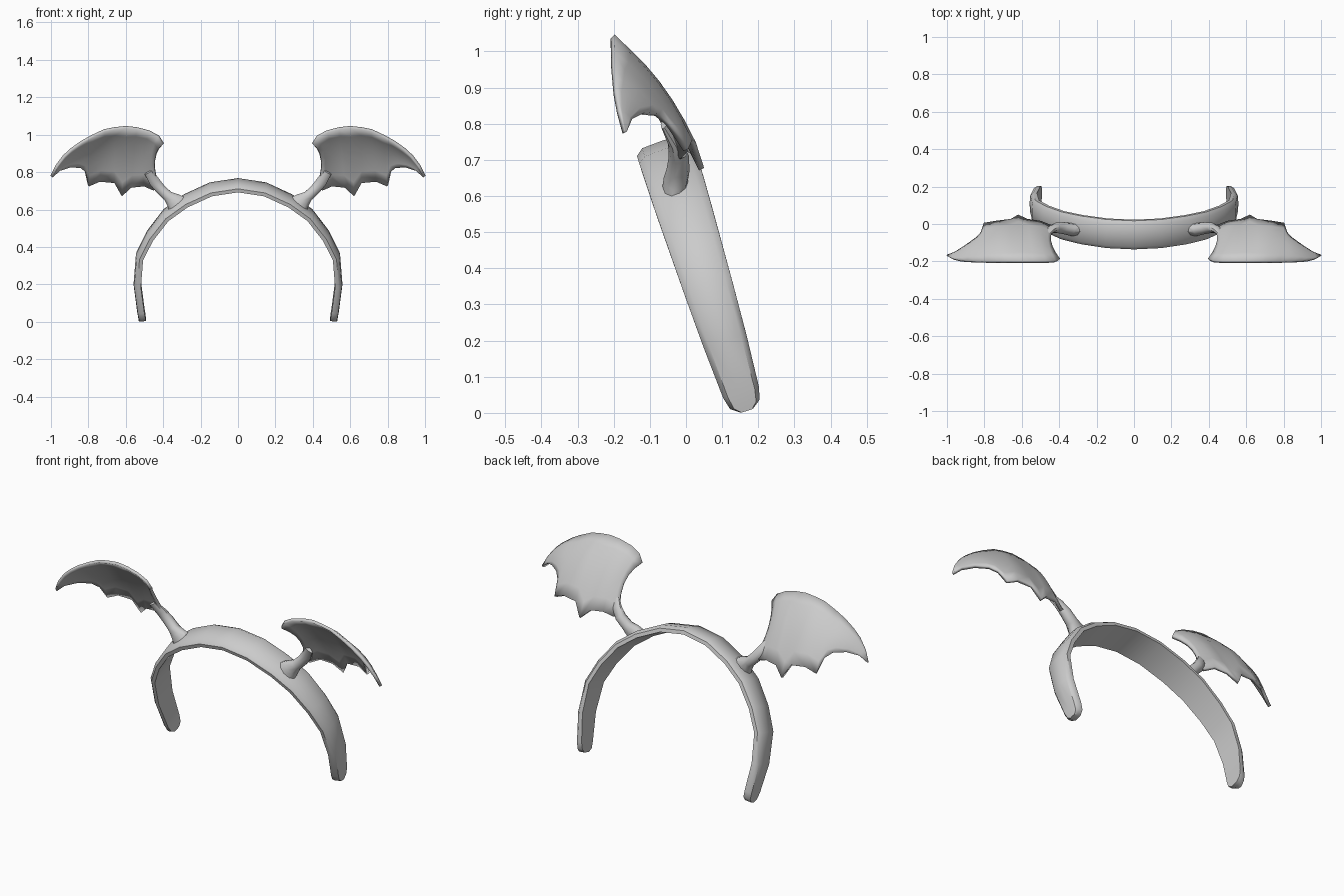
import bpy, math
from mathutils import Vector as V

if "Cube" in bpy.data.objects:
    bpy.data.objects.remove(bpy.data.objects["Cube"])


def make(name, verts, faces, mirror=False, solid=0.0):
    me = bpy.data.meshes.new(name)
    me.from_pydata(verts, [], faces)
    ob = bpy.data.objects.new(name, me)
    bpy.context.collection.objects.link(ob)
    bpy.ops.object.select_all(action='DESELECT')
    ob.select_set(True)
    bpy.context.view_layer.objects.active = ob
    bpy.ops.object.mode_set(mode='EDIT')
    bpy.ops.mesh.select_all(action='SELECT')
    bpy.ops.mesh.remove_doubles(threshold=0.0005)
    bpy.ops.mesh.normals_make_consistent(inside=False)
    bpy.ops.object.mode_set(mode='OBJECT')
    if solid:
        m = ob.modifiers.new("thickness", 'SOLIDIFY')
        m.thickness, m.offset = solid, 0
    if mirror:
        ob.modifiers.new("other_side", 'MIRROR')
    bpy.ops.object.shade_smooth_by_angle(angle=math.radians(42))
    return ob


def loft(name, rings, mirror=False):
    n = len(rings[0])
    verts = [p for r in rings for p in r]
    faces = [(i*n + j, i*n + (j+1) % n, (i+1)*n + (j+1) % n, (i+1)*n + j)
             for i in range(len(rings)-1) for j in range(n)]
    last = (len(rings)-1)*n
    faces += [tuple(range(n))[::-1], tuple(range(last, last+n))]
    return make(name, verts, faces, mirror)


def tangent(pts, i):
    return (pts[min(i+1, len(pts)-1)] - pts[max(i-1, 0)]).normalized()


# headband: tapered strip swept along an arch in a backward-tilted plane
UP, WIDE = V((0, -0.298, 0.954)), V((0, 0.954, 0.298))
half = [(.51, .008, .02), (.512, .025, .043), (.518, .06, .052), (.537, .21, .062),
        (.525, .37, .069), (.47, .485, .073), (.385, .60, .077), (.28, .68, .079),
        (.145, .745, .08)]
path = half + [(0, .768, .08)] + [(-x, s, w) for x, s, w in half[::-1]]
section = [(-1, -.5), (1, -.5), (1, .05), (.75, .5), (0, .6), (-.75, .5), (-1, .05)]
pts = [V((0, .17, 0)) + V((x, 0, 0)) + UP*s for x, s, w in path]
rings = []
for i, p in enumerate(pts):
    out = tangent(pts, i).cross(WIDE).normalized()
    if out.dot(p - V((0, .1, .2))) < 0:
        out = -out
    rings.append([p + WIDE*(a*path[i][2]) + out*(b*.036) for a, b in section])
loft("headband", rings)

# wing membrane: domed sheet between the top rim and the scalloped lower edge
columns = [(.40, -.19, .95, .42, -.02, .715), (.425, -.20, .99, .45, -.01, .705),
           (.475, -.203, 1.017, .50, .01, .727), (.54, -.203, 1.034, .57, .02, .72),
           (.60, -.203, 1.041, .62, .043, .674), (.66, -.203, 1.034, .66, .02, .745),
           (.714, -.203, 1.023, .74, .01, .752), (.78, -.203, .992, .80, 0, .727),
           (.837, -.203, .96, .815, -.05, .80), (.89, -.2, .922, .845, -.08, .825),
           (.93, -.197, .885, .90, -.12, .828), (.97, -.187, .832, .955, -.155, .81),
           (.997, -.172, .777, .995, -.17, .775)]
ROWS = 6
verts, last = [], len(columns) - 1
for i, c in enumerate(columns):
    rim, low = V(c[:3]), V(c[3:])
    dome = min(1, (rim - low).length / .3)
    bulge = V((.037*max(0, 1 - i/3), .01*dome, .025*dome))
    for j in range(ROWS + 1):
        t = j / ROWS
        verts.append(rim.lerp(low, t) + bulge*(4*t*(1-t)))
R = ROWS + 1
faces = [(i*R + j, i*R + j+1, (i+1)*R + j+1, (i+1)*R + j)
         for i in range(last) for j in range(ROWS)]
make("wing", verts, faces, mirror=True, solid=.016)

# stalk: flared foot on the band, flattening out into the wing
stalk = [(.325, -.03, .625, .035, .06), (.345, -.028, .648, .034, .046),
         (.375, -.022, .672, .032, .029), (.415, -.02, .71, .028, .029),
         (.447, -.032, .75, .019, .030), (.478, -.062, .80, .009, .025)]
pts = [V(s[:3]) for s in stalk]
rings = []
for i, p in enumerate(pts):
    t = tangent(pts, i)
    b = t.cross(V((0, 1, 0))).normalized()
    a = b.cross(t)
    rings.append([p + a*(math.cos(k*math.pi/5)*stalk[i][3]) + b*(math.sin(k*math.pi/5)*stalk[i][4])
                  for k in range(10)])
loft("wing_stalk", rings, mirror=True)
